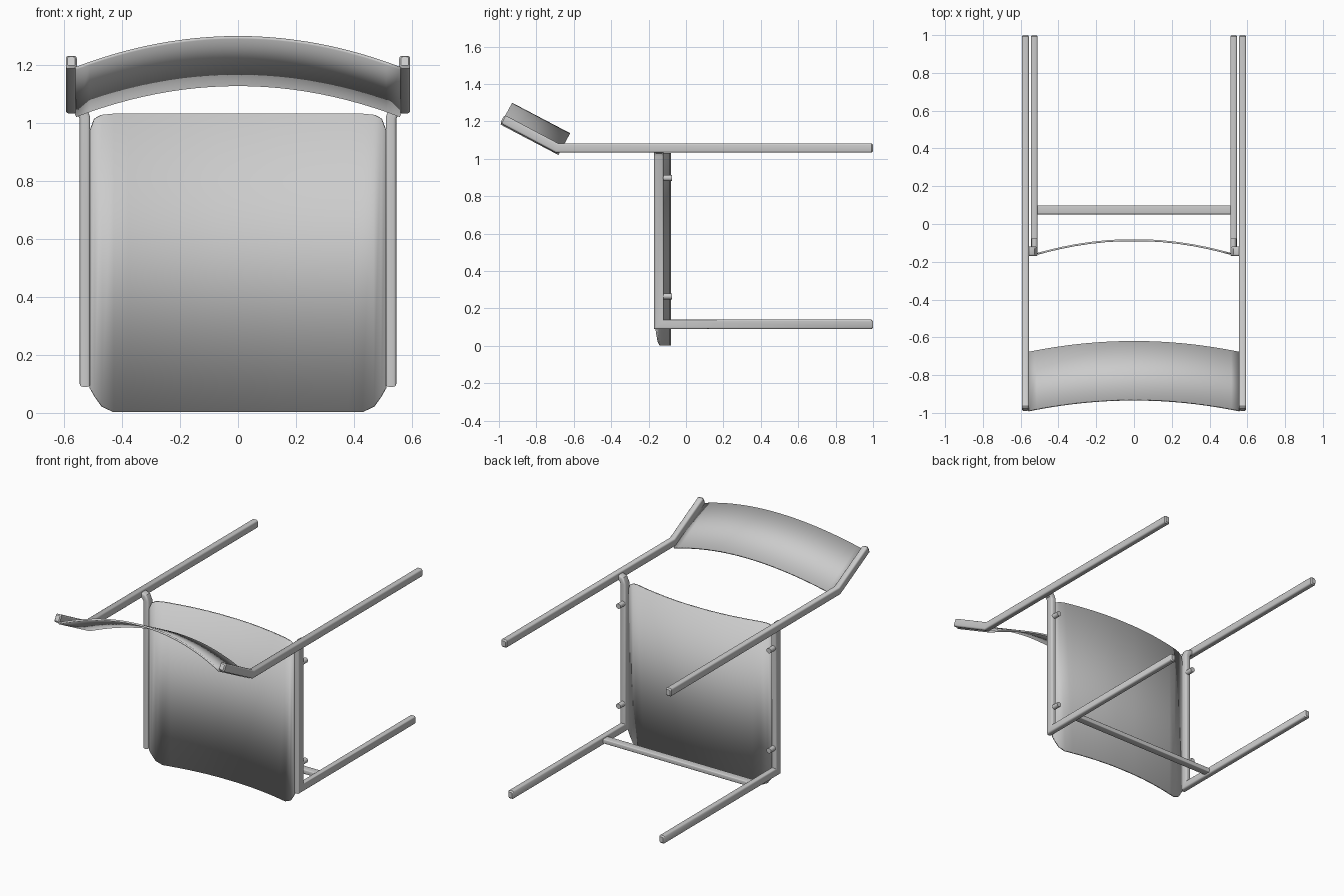
import bpy, bmesh, math
from mathutils import Vector

if "Cube" in bpy.data.objects:
    bpy.data.objects.remove(bpy.data.objects["Cube"])


def finish(bm, name, mirror=False, thickness=0):
    bmesh.ops.recalc_face_normals(bm, faces=bm.faces[:])
    me = bpy.data.meshes.new(name)
    bm.to_mesh(me)
    bm.free()
    ob = bpy.data.objects.new(name, me)
    bpy.context.collection.objects.link(ob)
    bpy.ops.object.select_all(action='DESELECT')
    bpy.context.view_layer.objects.active = ob
    ob.select_set(True)
    bpy.ops.object.shade_smooth_by_angle(angle=math.radians(35))
    if thickness:
        mod = ob.modifiers.new("Thickness", 'SOLIDIFY')
        mod.thickness, mod.offset = thickness, 0
    if mirror:
        ob.modifiers.new("Mirror", 'MIRROR').use_mirror_merge = False
    return ob


def rounded_rect(w, h, r, seg=3):
    pts = []
    for k, (sx, sy) in enumerate([(1, 1), (-1, 1), (-1, -1), (1, -1)]):
        for i in range(seg + 1):
            a = math.pi / 2 * (k + i / seg)
            pts.append((sx * (w / 2 - r) + r * math.cos(a),
                        sy * (h / 2 - r) + r * math.sin(a)))
    return pts


def tube(name, path, w, h, r=0.01, mirror=True, tip=0.008):
    """Sweep a rounded bar along a path with mitred bends and softened ends."""
    P = [Vector(p) for p in path]
    D = [(b - a).normalized() for a, b in zip(P, P[1:])]
    u = Vector((1, 0, 0)) if abs(D[0].x) < 0.5 else Vector((0, 1, 0))
    v = D[0].cross(u).normalized()
    u = v.cross(D[0])
    ring = [P[0] + u * a + v * b for a, b in rounded_rect(w, h, r)]
    rings = [ring]
    for i, d in enumerate(D):
        n = (d + D[i + 1]).normalized() if i + 1 < len(D) else d
        ring = [q + d * ((P[i + 1] - q).dot(n) / d.dot(n)) for q in ring]
        rings.append(ring)

    def cap(ring, c, d):
        return [c + (q - c) * 0.7 for q in ring], [q - d * tip for q in ring]
    start, rings[0] = cap(rings[0], P[0], -D[0])
    end, rings[-1] = cap(rings[-1], P[-1], D[-1])
    rings = [start] + rings + [end]
    bm = bmesh.new()
    V = [[bm.verts.new(q) for q in rg] for rg in rings]
    n = len(V[0])
    for a, b in zip(V, V[1:]):
        for i in range(n):
            bm.faces.new((a[i], a[(i + 1) % n], b[(i + 1) % n], b[i]))
    bm.faces.new(V[0])
    bm.faces.new(V[-1])
    return finish(bm, name, mirror)


def sheet(name, columns, thickness):
    """Curved panel from (start, end) point pairs."""
    bm = bmesh.new()
    V = [(bm.verts.new(a), bm.verts.new(b)) for a, b in columns]
    for a, b in zip(V, V[1:]):
        bm.faces.new((a[0], b[0], b[1], a[1]))
    return finish(bm, name, thickness=thickness)


# Back legs with angled back uprights
tube("back_leg", [(0.575, 1.0, 1.058), (0.575, -0.69, 1.058),
                  (0.575, -0.982, 1.213)], 0.038, 0.05)

# Front legs continuing into the seat rails, elbowed into the back legs
tube("front_leg_and_rail", [(0.528, 1.0, 0.115), (0.528, -0.145, 0.115),
                            (0.528, -0.145, 1.018), (0.540, -0.145, 1.044),
                            (0.578, -0.145, 1.058)], 0.036, 0.05)

# Crossbar between the front legs
tube("crossbar", [(-0.52, 0.075, 0.115), (0.52, 0.075, 0.115)],
     0.048, 0.028, 0.005, mirror=False, tip=0.003)

# Seat: curved sheet with clipped corners (x, bottom z, top z)
half = [(0.07, 0.003, 1.032), (0.15, 0.003, 1.032), (0.23, 0.003, 1.032),
        (0.31, 0.003, 1.032), (0.38, 0.003, 1.032), (0.43, 0.003, 1.032),
        (0.47, 0.022, 1.028), (0.495, 0.058, 1.015), (0.51, 0.085, 0.975)]
outline = [(-x, a, b) for x, a, b in reversed(half)] + half
cols = []
for x, a, b in outline:
    y = -0.085 - 0.073 * (x / 0.51) ** 2
    cols.append(((x, y, a), (x, y, b)))
sheet("seat", cols, 0.010)

# Backrest: sheet curved across the slanted uprights
cols = []
for i in range(25):
    x = -0.56 + 1.12 * i / 24
    k = 1 - (x / 0.56) ** 2
    low = Vector((x, -0.680 + 0.058 * k, 1.025 + 0.107 * k))
    cols.append((low, low + Vector((0, -0.310, 0.163))))
sheet("backrest", cols, 0.011)

# Pegs behind the seat rails
for z in (0.265, 0.897):
    bm = bmesh.new()
    bmesh.ops.create_cone(bm, cap_ends=True, segments=16, radius1=0.016,
                          radius2=0.016, depth=0.065)
    for v in bm.verts:
        v.co = Vector((0.526 + v.co.x, -0.108 + v.co.z, z + v.co.y))
    finish(bm, "rail_peg", mirror=True)
